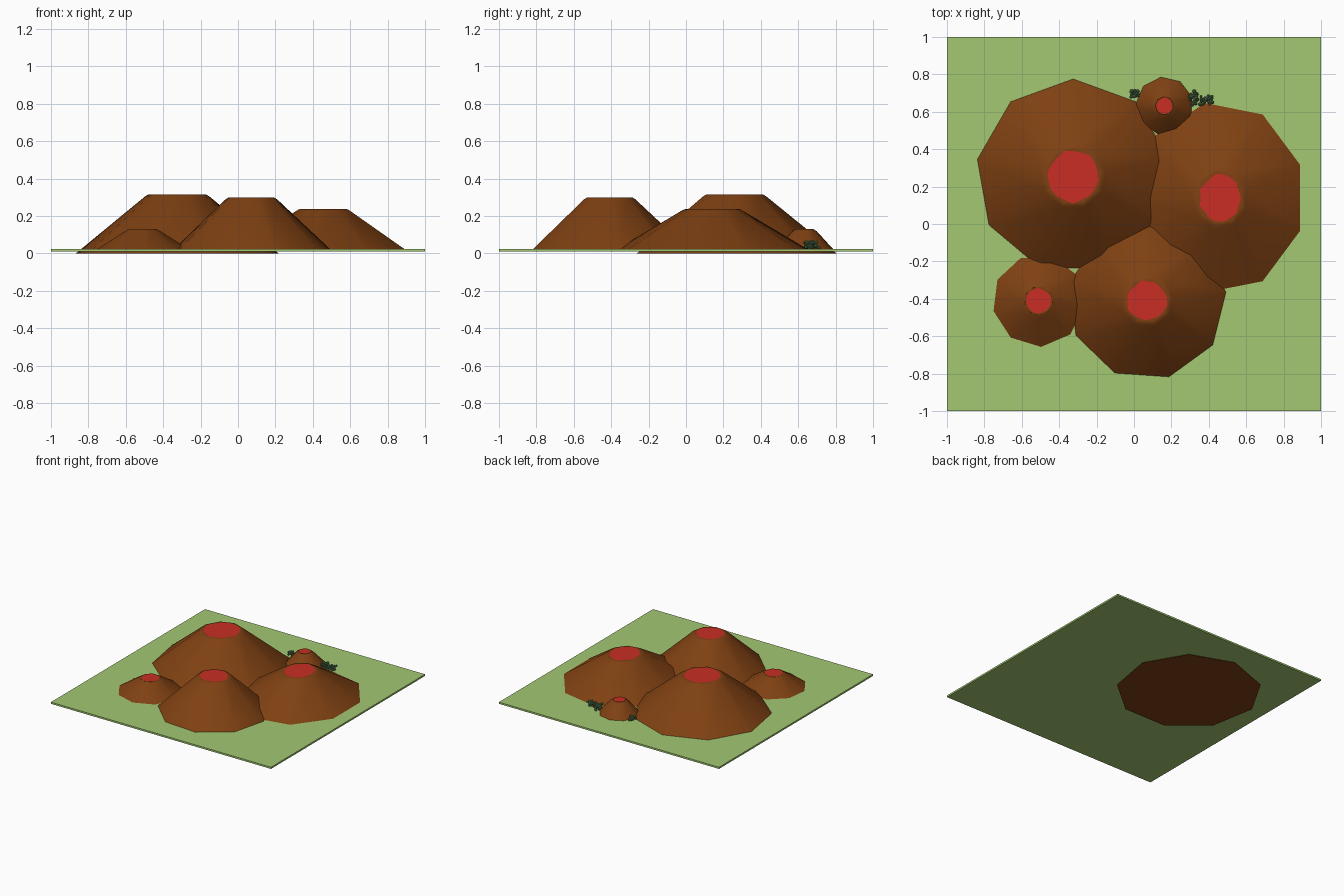
import bpy, bmesh, math, random
from mathutils import Matrix, Vector

random.seed(4)
if "Cube" in bpy.data.objects:
    bpy.data.objects.remove(bpy.data.objects["Cube"], do_unlink=True)


def material(name, rgb):
    mat = bpy.data.materials.new(name)
    mat.use_nodes = True
    mat.diffuse_color = (*rgb, 1)
    bsdf = mat.node_tree.nodes["Principled BSDF"]
    bsdf.inputs["Base Color"].default_value = (*rgb, 1)
    bsdf.inputs["Roughness"].default_value = 0.9
    return mat


GRASS = material("grass green", (0.37, 0.58, 0.17))
EARTH = material("earth brown", (0.21, 0.052, 0.006))
LAVA = material("lava red", (0.58, 0.027, 0.017))
LEAF = material("leaf green", (0.11, 0.21, 0.09))


def finish(name, bm, mat, smooth=False):
    bmesh.ops.recalc_face_normals(bm, faces=bm.faces[:])
    mesh = bpy.data.meshes.new(name)
    bm.to_mesh(mesh)
    bm.free()
    mesh.materials.append(mat)
    obj = bpy.data.objects.new(name, mesh)
    bpy.context.collection.objects.link(obj)
    if smooth:
        bpy.ops.object.select_all(action="DESELECT")
        obj.select_set(True)
        bpy.context.view_layer.objects.active = obj
        bpy.ops.object.shade_smooth_by_angle(angle=math.radians(32))
    return obj


def ring(bm, centre, rx, ry, z, sides, start, jitter=0.0):
    verts = []
    for i in range(sides):
        a = math.radians(start) + math.tau * i / sides
        k = 1 + random.uniform(-jitter, jitter)
        verts.append(bm.verts.new((centre[0] + rx * k * math.cos(a),
                                   centre[1] + ry * k * math.sin(a), z)))
    return verts


def hill(name, centre, rx, ry, top, lava, low, high, start):
    """Nine-sided cone with a softened rim and a lava pool on top."""
    sides = 9
    stretch = ry / rx
    profile = [(rx, low), (top + 0.015, high - 0.011), (top, high - 0.002),
               (top * 0.94, high), (lava * 0.85, high - 0.004)]
    bm = bmesh.new()
    rings = [ring(bm, centre, r, r * stretch, z, sides, start) for r, z in profile]
    for a, b in zip(rings, rings[1:]):
        for i in range(sides):
            j = (i + 1) % sides
            bm.faces.new((a[i], a[j], b[j], b[i]))
    bm.faces.new(rings[0])
    bm.faces.new(rings[-1])
    finish(name, bm, EARTH, smooth=True)

    # Lava pool, a thin uneven disc inside the rim
    bm = bmesh.new()
    disc = ring(bm, centre, lava, lava * stretch, high + 0.001, 18, start, 0.06)
    bm.faces.new(disc)
    finish(name + "_lava", bm, LAVA)


def bush(name, centre, size, count):
    """Clump of small leafy beads."""
    bm = bmesh.new()
    for _ in range(count):
        offset = [random.uniform(-1, 1) * s for s in size]
        place = Matrix.Translation(Vector(centre) + Vector(offset))
        bmesh.ops.create_icosphere(bm, subdivisions=1,
                                   radius=random.uniform(0.007, 0.012), matrix=place)
    finish(name, bm, LEAF)


# Ground slab
bm = bmesh.new()
bmesh.ops.create_cube(bm, size=1, matrix=Matrix.Translation((0, 0, 0.017))
                      @ Matrix.Diagonal((2, 2, 0.014, 1)))
finish("ground_slab", bm, GRASS)

# Hills
hill("large_hill", (-0.325, 0.255), 0.55, 0.55, 0.16, 0.138, 0.0, 0.315, 90)
hill("front_hill", (0.07, -0.41), 0.43, 0.43, 0.125, 0.106, 0.018, 0.30, 6)
hill("left_hill", (0.46, 0.14), 0.465, 0.525, 0.135, 0.11, 0.018, 0.237, 20)
hill("low_hill", (-0.51, -0.41), 0.257, 0.257, 0.08, 0.066, 0.018, 0.13, 193)
hill("tiny_hill", (0.163, 0.632), 0.16, 0.16, 0.052, 0.042, 0.018, 0.13, 97)

# Bushes beside the tiny hill
bush("bush_left", (0.355, 0.66, 0.045), (0.065, 0.022, 0.017), 45)
bush("bush_behind", (0.315, 0.69, 0.045), (0.02, 0.02, 0.017), 18)
bush("bush_right", (0.005, 0.693, 0.045), (0.022, 0.022, 0.017), 22)
